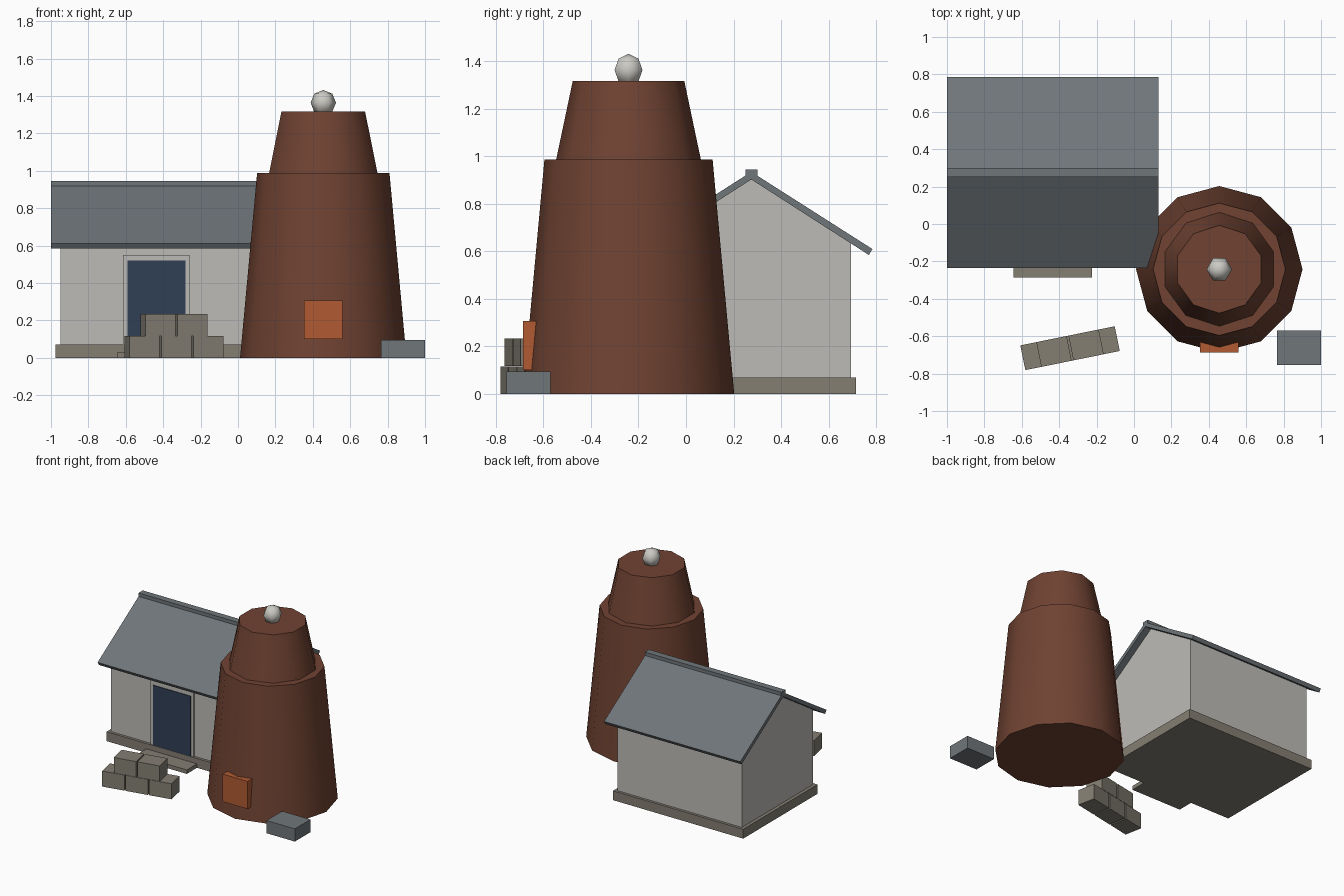
import bpy
import bmesh
from math import radians, cos, sin
from mathutils import Matrix, Vector

cube = bpy.data.objects.get("Cube")
if cube:
    bpy.data.objects.remove(cube, do_unlink=True)


def material(name, rgb):
    mat = bpy.data.materials.new(name)
    mat.use_nodes = True
    mat.diffuse_color = (*rgb, 1)
    mat.node_tree.nodes["Principled BSDF"].inputs["Base Color"].default_value = (*rgb, 1)
    return mat


plaster = material("pale_plaster", (0.51, 0.5, 0.47))
slate = material("grey_slate", (0.16, 0.18, 0.195))
brick = material("red_brown_brick", (0.16, 0.055, 0.032))
stone = material("warm_stone", (0.23, 0.21, 0.17))
navy = material("dark_blue_paint", (0.03, 0.05, 0.09))
ember = material("orange_hatch", (0.44, 0.105, 0.032))
pale = material("white_globe", (0.6, 0.59, 0.55))


def finish(name, bm, mat):
    bmesh.ops.recalc_face_normals(bm, faces=bm.faces)
    mesh = bpy.data.meshes.new(name)
    bm.to_mesh(mesh)
    bm.free()
    mesh.materials.append(mat)
    obj = bpy.data.objects.new(name, mesh)
    bpy.context.collection.objects.link(obj)
    return obj


def box(name, low, high, mat):
    """Box between two opposite corners."""
    low, high = Vector(low), Vector(high)
    bm = bmesh.new()
    place = Matrix.Translation((low + high) / 2) @ Matrix.Diagonal((*(high - low), 1))
    bmesh.ops.create_cube(bm, size=1, matrix=place)
    return finish(name, bm, mat)


def extrude_x(name, profile, x0, x1, mat):
    """Prism along x from a (y, z) profile."""
    bm = bmesh.new()
    face = bm.faces.new([bm.verts.new((x0, y, z)) for y, z in profile])
    made = bmesh.ops.extrude_face_region(bm, geom=[face])["geom"]
    verts = [v for v in made if isinstance(v, bmesh.types.BMVert)]
    bmesh.ops.translate(bm, verts=verts, vec=(x1 - x0, 0, 0))
    return finish(name, bm, mat)


def smooth(obj, angle):
    bpy.ops.object.select_all(action="DESELECT")
    obj.select_set(True)
    bpy.context.view_layer.objects.active = obj
    bpy.ops.object.shade_smooth_by_angle(angle=radians(angle))


def cone(name, sides, r0, r1, z0, z1):
    """Tapered tower section on the tower axis, a corner facing the back."""
    bpy.ops.mesh.primitive_cone_add(vertices=sides, radius1=r0, radius2=r1, depth=z1 - z0,
                                    location=(*TOWER, (z0 + z1) / 2))
    obj = bpy.context.object
    obj.name = name
    obj.data.materials.append(brick)
    smooth(obj, 40)


# House body on its stone footing
RIDGE_Y = 0.275
box("foundation", (-0.975, -0.165, 0), (0.105, 0.715, 0.07), stone)
extrude_x("house_walls",
          [(-0.145, 0.07), (0.695, 0.07), (0.695, 0.637), (RIDGE_Y, 0.905), (-0.145, 0.637)],
          -0.95, 0.08, plaster)

# Pitched roof: one half of the profile, mirrored about the ridge
half = [(0, 0.935), (0.51, 0.61), (0.495, 0.585), (0, 0.903)]
profile = [(RIDGE_Y + y, z) for y, z in half]
profile += [(RIDGE_Y - y, z) for y, z in reversed(half[1:3])]
extrude_x("roof", profile, -1.0, 0.13, slate)
box("roof_ridge", (-1.0, RIDGE_Y - 0.025, 0.9), (0.13, RIDGE_Y + 0.025, 0.945), slate)

# Doorway
box("door_frame", (-0.615, -0.157, 0.07), (-0.26, -0.14, 0.55), plaster)
box("door", (-0.59, -0.163, 0.07), (-0.28, -0.155, 0.52), navy)
box("door_step", (-0.645, -0.285, 0), (-0.225, -0.165, 0.03), stone)

# Brick tower
TOWER = (0.456, -0.242)
cone("tower_base", 12, 0.445, 0.354, 0, 0.987)
cone("tower_top", 10, 0.305, 0.235, 0.985, 1.317)
box("tower_hatch", (0.353, -0.686, 0.1), (0.56, -0.62, 0.307), ember)

# Globe on the tower
bpy.ops.mesh.primitive_uv_sphere_add(segments=6, ring_count=4, radius=0.068,
                                     location=(*TOWER, 1.364))
globe = bpy.context.object
globe.name = "tower_globe"
globe.data.transform(Matrix.Rotation(radians(90), 4, "Z"))
globe.data.materials.append(pale)
smooth(globe, 65)

# Slate block beside the tower
box("slate_block", (0.765, -0.755, 0), (1.0, -0.57, 0.095), slate)

# Stacked stones: three below, two above
TURN = 0.2
for row, count in enumerate((3, 2)):
    for i in range(count):
        along = (i - (count - 1) / 2) * 0.175
        z = row * 0.118
        block = box(f"stacked_stone_{row + 1}_{i + 1}", (-0.0825, -0.0675, z),
                    (0.0825, 0.0675, z + 0.116), stone)
        block.location = (-0.342 + along * cos(TURN), -0.664 + along * sin(TURN), 0)
        block.rotation_euler.z = TURN
